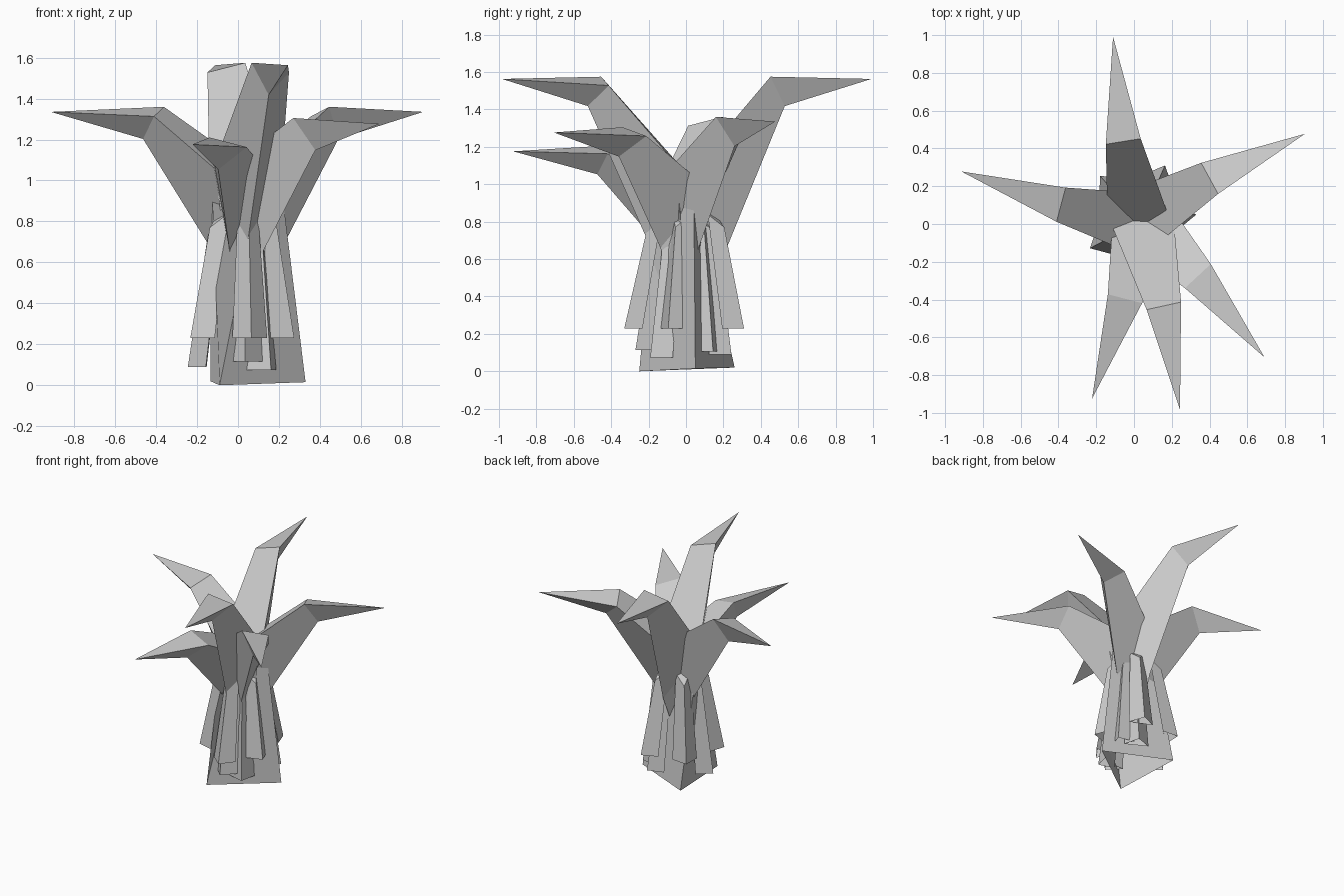
import bpy, bmesh
from math import cos, sin, radians, degrees, atan2
from mathutils import Vector

if "Cube" in bpy.data.objects:
    bpy.data.objects.remove(bpy.data.objects["Cube"])

CENTRE = Vector((0.035, 0.015, 0))


def tube(name, rings, tip=None):
    """Loft three-sided rings, open below, ending in a point or a flat cap."""
    bm = bmesh.new()
    vs = [[bm.verts.new(p) for p in r] for r in rings]
    for lo, hi in zip(vs, vs[1:]):
        for i in range(3):
            j = (i + 1) % 3
            bm.faces.new((lo[i], lo[j], hi[j], hi[i]))
    if tip is not None:
        t = bm.verts.new(tip)
        for i in range(3):
            bm.faces.new((vs[-1][i], vs[-1][(i + 1) % 3], t))
    else:
        bm.faces.new(vs[-1])
    bmesh.ops.recalc_face_normals(bm, faces=bm.faces)
    me = bpy.data.meshes.new(name)
    bm.to_mesh(me)
    bm.free()
    bpy.context.collection.objects.link(bpy.data.objects.new(name, me))


def frame(angle):
    """Map (outward, rightward, height) around the stem to world space."""
    a = radians(angle)
    u, v = Vector((cos(a), sin(a), 0)), Vector((sin(a), -cos(a), 0))
    return lambda o, r, z: CENTRE + u * o + v * r + Vector((0, 0, z))


# Leaves: right edge, left edge and keel, bent over to a point
leaves = [  # name, angle, height of bend, tip reach
    ("front_tall_leaf", -78.2, 1.575, 1.02),
    ("back_tall_leaf", 98.5, 1.575, 0.987),
    ("right_leaf", 28, 1.36, 0.985),
    ("left_leaf", 164.5, 1.36, 0.985),
    ("front_right_leaf", -47.7, 1.305, 0.975),
    ("front_left_leaf", -105.3, 1.21, 0.974),
]
for name, ang, h, reach in leaves:
    f = frame(ang)
    bend = [f(reach - 0.555, 0.065, h), f(reach - 0.557, -0.122, h - 0.047),
            f(reach - 0.468, -0.002, h - 0.157)]
    low = 1.575 - h
    mid = [f(-0.04, 0.16, 1.04 - 0.1 * low), f(0.01, -0.175, 1.0 - 0.1 * low),
           f(0.2 - 0.1 * low, 0.035, 0.66)]
    if name == "front_tall_leaf":  # this leaf carries on down as the trunk
        base = [(-0.135, 0.26, 0.02), (0.33, 0.05, 0.015), (-0.09, -0.25, 0)]
    else:
        base = [f(0, 0.06, 0.35), f(0, -0.06, 0.35), f(0.08, 0, 0.35)]
    tip = f(reach, 0, h - 0.012 - 0.06 * low)
    tube(name, [base, mid, bend], tip)

# Hanging strips around the trunk
strips = [(0.06, -0.27, 0.23), (0.22, -0.07, 0.23), (-0.18, -0.10, 0.23),
          (0.14, 0.255, 0.23), (-0.14, 0.21, 0.23), (0.035, -0.21, 0.115),
          (0.13, -0.14, 0.075), (0.21, 0.115, 0.105), (0.13, 0.19, 0.09),
          (-0.185, 0.02, 0.09)]
for k, (x, y, z) in enumerate(strips):
    d = Vector((x, y, 0)) - CENTRE
    f = frame(degrees(atan2(d.y, d.x)))
    r, top = d.length, 0.80 + 0.22 * (z - 0.05)
    tube(f"trunk_strip_{k + 1}", [
        [f(r - 0.03, 0.085, z), f(r - 0.03, -0.085, z), f(r + 0.06, 0, z)],
        [f(0.62 * r - 0.03, 0.05, top), f(0.62 * r - 0.03, -0.05, top),
         f(0.62 * r + 0.045, 0, top - 0.07)]])
